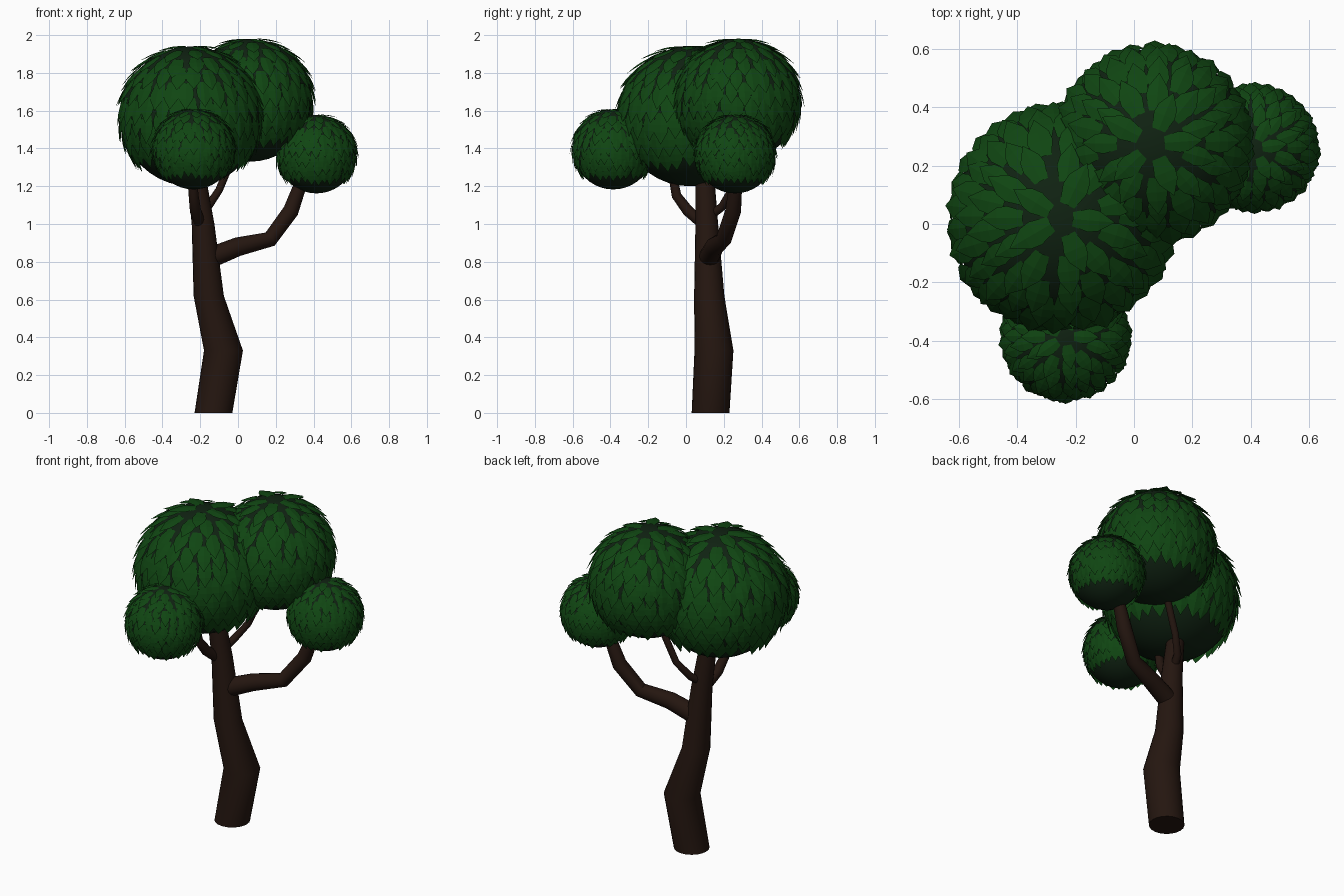
import bpy, bmesh, math, random
from mathutils import Vector, Matrix

if "Cube" in bpy.data.objects:
    bpy.data.objects.remove(bpy.data.objects["Cube"])

random.seed(4)


def material(name, rgb):
    m = bpy.data.materials.new(name)
    m.diffuse_color = (*rgb, 1)
    m.use_nodes = True
    m.node_tree.nodes["Principled BSDF"].inputs["Base Color"].default_value = m.diffuse_color
    return m


BARK = material("bark", (0.018, 0.008, 0.005))
LEAF = material("leaf_green", (0.005, 0.06, 0.006))
CORE = material("shade_green", (0.005, 0.016, 0.006))


def finish(bm, name, mat, smooth):
    me = bpy.data.meshes.new(name)
    bm.to_mesh(me)
    bm.free()
    me.materials.append(mat)
    for p in me.polygons:
        p.use_smooth = smooth
    ob = bpy.data.objects.new(name, me)
    bpy.context.collection.objects.link(ob)
    if smooth:
        bpy.ops.object.select_all(action='DESELECT')
        ob.select_set(True)
        bpy.context.view_layer.objects.active = ob
        bpy.ops.object.shade_smooth_by_angle(angle=math.radians(35))
    return ob


def limb(name, points, sides=20, level=False):
    """Tapered bent tube through (x, y, z, radius) points."""
    bm = bmesh.new()
    pos = [Vector(p[:3]) for p in points]
    rings = []
    for i, p in enumerate(points):
        t = pos[min(i + 1, len(pos) - 1)] - pos[max(i - 1, 0)]
        t = Vector((0, 0, 1)) if level else t.normalized()
        u = Vector((0, 1, 0)).cross(t).normalized()
        v = t.cross(u)
        rings.append([bm.verts.new(pos[i] + p[3] * (u * math.cos(a) + v * math.sin(a)))
                      for a in (2 * math.pi * k / sides for k in range(sides))])
    for a, b in zip(rings, rings[1:]):
        for k in range(sides):
            j = (k + 1) % sides
            bm.faces.new((a[k], a[j], b[j], b[k]))
    bm.faces.new(rings[0][::-1])
    bm.faces.new(rings[-1])
    return finish(bm, name, BARK, True)


# Leaf outline: (sideways, downward), in sphere radii
OUTLINE = [(-0.07, 0), (-0.115, 0.16), (-0.10, 0.26), (0, 0.42),
           (0.10, 0.26), (0.115, 0.16), (0.07, 0)]


def leaf_clump(name, centre, radius):
    """Dark ball clad in rows of pointed, overlapping leaves; bare underneath."""
    bm = bmesh.new()
    bmesh.ops.create_uvsphere(bm, u_segments=32, v_segments=20, radius=radius,
                              matrix=Matrix.Translation(centre))
    finish(bm, name + "_core", CORE, True)

    bm = bmesh.new()
    rows = 9
    for row in range(rows):
        polar = math.radians(8 + row * 13)
        count = max(5, round(31 * math.sin(polar)))
        for k in range(count):
            az = 2 * math.pi * (k + 0.5 * (row % 2) + random.uniform(-.12, .12)) / count
            th = polar + random.uniform(-.04, .04)
            n = Vector((math.sin(th) * math.cos(az), math.sin(th) * math.sin(az), math.cos(th)))
            side = Vector((-math.sin(az), math.cos(az), 0))
            down = side.cross(n)
            lift = random.uniform(0.09, 0.17)
            s = radius * random.uniform(0.92, 1.08)

            def point(x, d):
                # follow the ball's curve, lifting outward to the tip
                out = 0.015 + d * lift - 0.42 * d * d - abs(x) * 0.15
                return Vector(centre) + n * radius * (1 + out) + (side * x + down * d) * s

            spine = [bm.verts.new(point(0, d)) for d in (0, 0.16, 0.26)]
            o = [bm.verts.new(point(x, d)) for x, d in OUTLINE]
            for f in ((o[0], o[1], spine[1], spine[0]), (o[1], o[2], spine[2], spine[1]),
                      (o[2], o[3], spine[2]), (spine[2], o[3], o[4]),
                      (spine[1], spine[2], o[4], o[5]), (spine[0], spine[1], o[5], o[6])):
                bm.faces.new(f)
    finish(bm, name + "_leaves", LEAF, False)


# Trunk with a bend, rings kept level
limb("trunk", [(-0.13, 0.13, 0, 0.10), (-0.077, 0.148, 0.33, 0.103),
               (-0.155, 0.123, 0.62, 0.08), (-0.185, 0.11, 1.0, 0.06),
               (-0.22, 0.10, 1.25, 0.05)], level=True)

# Branches reaching into the clumps
limb("right_branch", [(-0.15, 0.12, 0.82, 0.055), (0.0, 0.15, 0.88, 0.05),
                      (0.17, 0.20, 0.92, 0.042), (0.28, 0.25, 1.07, 0.042),
                      (0.32, 0.26, 1.18, 0.036), (0.40, 0.26, 1.33, 0.03)], 16)
limb("front_branch", [(-0.20, 0.09, 1.00, 0.03), (-0.225, 0.01, 1.07, 0.03),
                      (-0.235, -0.05, 1.15, 0.026), (-0.24, -0.08, 1.3, 0.02)], 12)
limb("back_branch", [(-0.19, 0.12, 1.04, 0.025), (-0.16, 0.19, 1.09, 0.022),
                     (-0.10, 0.24, 1.18, 0.02), (0.0, 0.27, 1.42, 0.02)], 12)

# Foliage
leaf_clump("left_clump", (-0.25, 0.02, 1.57), 0.37)
leaf_clump("back_clump", (0.065, 0.275, 1.655), 0.325)
leaf_clump("right_clump", (0.415, 0.26, 1.37), 0.208)
leaf_clump("front_clump", (-0.235, -0.385, 1.395), 0.212)
